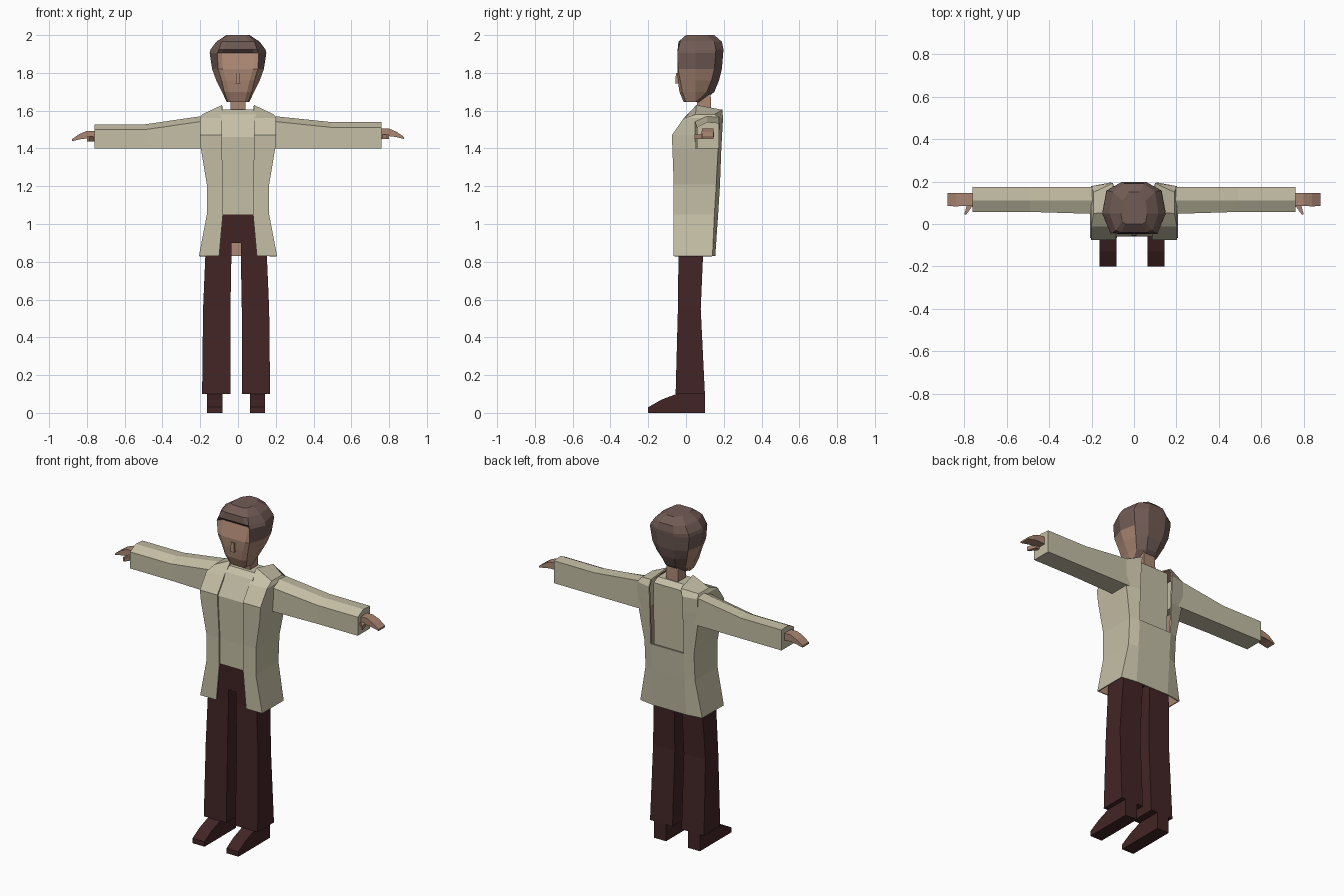
import bpy
import bmesh

if "Cube" in bpy.data.objects:
    bpy.data.objects.remove(bpy.data.objects["Cube"], do_unlink=True)


def material(name, r, g, b):
    m = bpy.data.materials.new(name)
    m.use_nodes = True
    m.diffuse_color = (r, g, b, 1)
    m.node_tree.nodes["Principled BSDF"].inputs["Base Color"].default_value = (r, g, b, 1)
    return m


BEIGE = material("beige_cloth", .56, .52, .38)
SKIN = material("skin", .40, .24, .17)
HAIR = material("brown_hair", .165, .105, .09)
MAROON = material("dark_maroon", .055, .018, .019)


def finish(name, bm, mats, recalc=True):
    if recalc:
        bmesh.ops.recalc_face_normals(bm, faces=bm.faces)
    mesh = bpy.data.meshes.new(name)
    bm.to_mesh(mesh)
    bm.free()
    for m in mats:
        mesh.materials.append(m)
    ob = bpy.data.objects.new(name, mesh)
    bpy.context.collection.objects.link(ob)
    return ob


def loft(name, rings, mats, rule=None):
    """Capped skin over matching rings; rule(band, column) picks the colour."""
    bm = bmesh.new()
    rows = [[bm.verts.new(p) for p in ring] for ring in rings]
    n = len(rows[0])
    for r in range(len(rows) - 1):
        for c in range(n):
            d = (c + 1) % n
            f = bm.faces.new((rows[r][c], rows[r][d], rows[r + 1][d], rows[r + 1][c]))
            f.material_index = rule(r, c) if rule else 0
    bm.faces.new(rows[0])
    top = bm.faces.new(rows[-1])
    top.material_index = rule(len(rows) - 2, 0) if rule else 0
    return finish(name, bm, mats)


def rect(z, x0, x1, y0, y1):
    return [(x0, y0, z), (x1, y0, z), (x1, y1, z), (x0, y1, z)]


def across(x, y0, y1, z0, z1):
    return [(x, y0, z0), (x, y1, z0), (x, y1, z1), (x, y0, z1)]


# Trousers and shoes
LEG_X = -.01
loft("trouser_hips", [rect(.9, -.16, .145, -.045, .09), rect(1.06, -.14, .13, -.05, .09)], [MAROON])
leg = [(.1, .03, .18, -.055, .1), (.55, .03, .175, -.043, .078),
       (.83, .025, .163, -.04, .09), (.91, .025, .155, -.042, .09)]
shoe = [(.1, 0), (-.2, 0), (-.2, .03), (-.13, .07), (-.05, .1), (.1, .1)]
for side, s in (("left", 1), ("right", -1)):
    loft(side + "_trouser_leg",
         [rect(z, LEG_X + s * a, LEG_X + s * b, y0, y1) for z, a, b, y0, y1 in leg], [MAROON])
    loft(side + "_shoe", [[(LEG_X + s * x, y, z) for y, z in shoe] for x in (.073, .153)], [MAROON])

# Shirt panel between the coat fronts
loft("shirt", [rect(1.05, -.1, .1, -.052, .15), rect(1.2, -.1, .1, -.052, .16),
               rect(1.46, -.1, .1, -.06, .168), rect(1.58, -.095, .095, .005, .172),
               rect(1.605, -.09, .09, .04, .14)], [BEIGE])

# Open coat: half a shell, mirrored, with a skin-toned lining
coat = [(.83, .1, .207, -.065, .14, .155), (1.05, .08, .165, -.065, .15, .17),
        (1.21, .08, .165, -.065, .16, .18), (1.4, .085, .197, -.072, .17, .187),
        (1.47, .085, .202, -.075, .175, .191), (1.56, .085, .202, -.012, .178, .196)]
columns = [[(a, yf, z), (w, yf, z), (w, yd, z), (.11, yb, z), (0, yb, z)]
           for z, a, w, yf, yd, yb in coat]
columns.append([(.085, .055, 1.63), (.19, .05, 1.58), (.19, .15, 1.58), (.1, .192, 1.605)])
bm = bmesh.new()
rows = [[bm.verts.new(p) for p in ring] for ring in columns]
for r in range(len(rows) - 1):
    for c in range(4 if r < 2 else 3):
        bm.faces.new((rows[r][c], rows[r][c + 1], rows[r + 1][c + 1], rows[r + 1][c]))
bm.faces.new(rows[-1])
for v in [v for v in bm.verts if not v.link_faces]:
    bm.verts.remove(v)
coat_ob = finish("coat", bm, [BEIGE, SKIN], recalc=False)
coat_ob.modifiers.new("mirror", "MIRROR")
shell = coat_ob.modifiers.new("lining", "SOLIDIFY")
shell.thickness = .008
shell.offset = -1
shell.material_offset = 1

# Sleeves, hands and thumbs
for side, s, drop in (("left", 1, 0), ("right", -1, .012)):
    sleeve = []
    for x, y0, top in ((.15, .045, 1.572), (.2, .048, 1.57), (.49, .057, 1.54 - drop), (.76, .057, 1.54 - drop)):
        sleeve.append([(s * x, y0, 1.4), (s * x, .175, 1.4), (s * x, .175, top - .005),
                       (s * x, .11, top), (s * x, y0, top - .028)])
    loft(side + "_sleeve", sleeve, [BEIGE])
    hand = [(.74, .085, .145, 1.46, 1.505), (.8, .085, .145, 1.465, 1.505),
            (.84, .083, .147, 1.46, 1.488), (.88, .085, .145, 1.45, 1.46)]
    loft(side + "_hand", [across(s * x, a, b, z0 - drop, z1 - drop) for x, a, b, z0, z1 in hand], [SKIN])
    thumb = [(s * .75, .1), (s * .785, .1), (s * .8, .045), (s * .79, .045), (s * .765, .08), (s * .75, .08)]
    loft(side + "_thumb", [[(x, y, z - drop) for x, y in thumb] for z in (1.45, 1.475)], [SKIN])

# Neck
loft("neck", [rect(1.57, -.04, .04, .06, .135), rect(1.7, -.04, .04, .055, .13)], [SKIN])

# Head: height, face half width, face y, temple y, head half width, back y
head = [(1.645, .035, -.012, 0, .06, .09), (1.7, .048, -.035, -.02, .085, .15),
        (1.76, .062, -.043, -.03, .115, .175), (1.82, .08, -.046, -.042, .137, .19),
        (1.905, .085, -.022, -.046, .15, .197), (1.925, .076, -.044, -.042, .145, .198),
        (1.965, .062, -.04, -.03, .115, .19), (2.0, .04, 0, .01, .062, .15)]
rings = []
for z, fx, fy, gy, w, by in head:
    half = [(fx, fy), (min(fx + .025, w * .9), gy), (w, .05), (w * .87, by - .04), (w * .4, by)]
    rings.append([(x, y, z) for x, y in half] + [(-x, y, z) for x, y in reversed(half)])


def head_colour(band, col):
    inward = min(col, 8 - col)
    face = band < 3 and inward <= 2
    forehead = band == 3 and inward <= 0
    return 0 if face or forehead else 1


loft("head", rings, [SKIN, HAIR], head_colour)
loft("nose", [rect(1.745, -.012, .012, -.057, -.03), rect(1.8, -.01, .01, -.053, -.03)], [SKIN])
